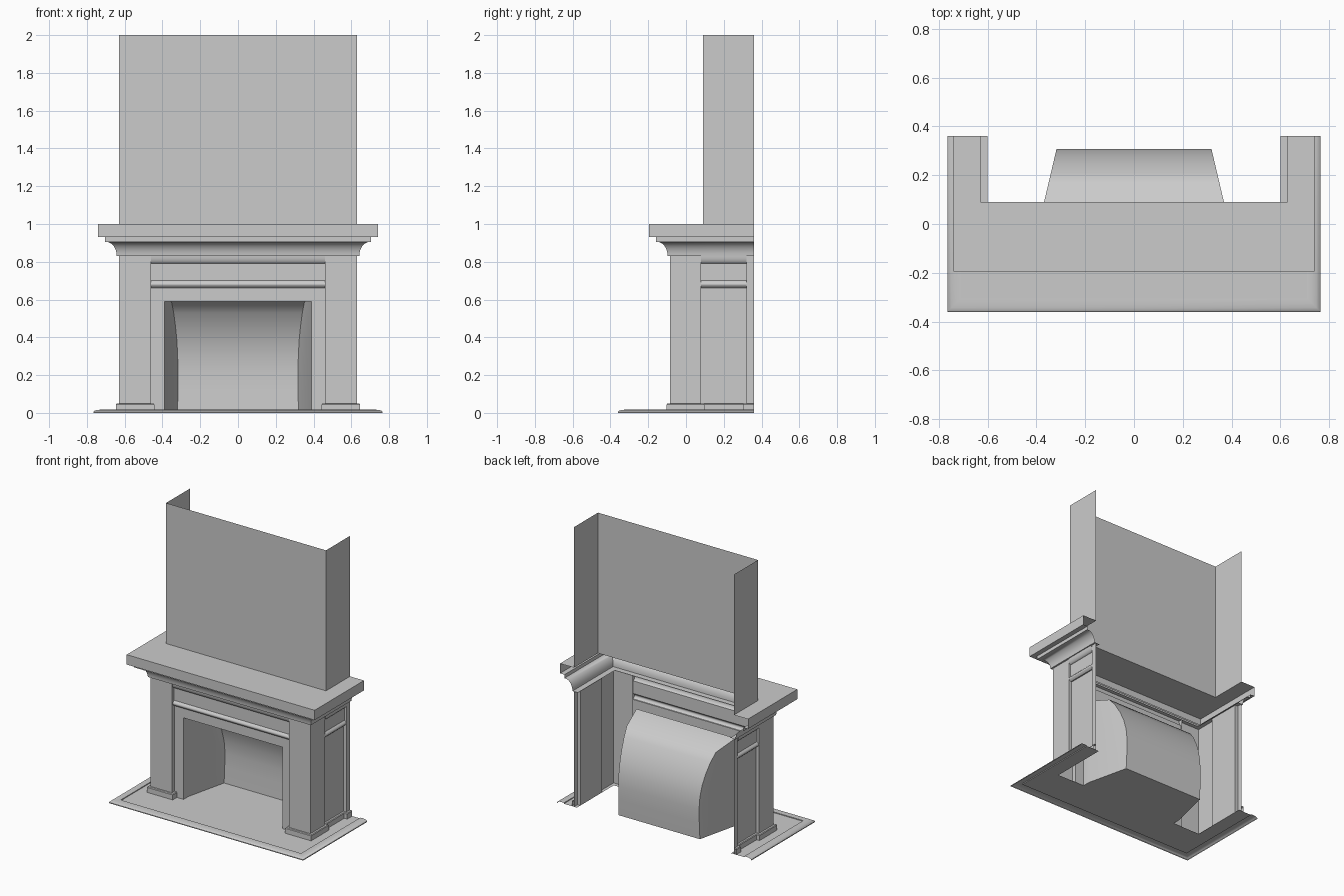
import bpy, bmesh
from math import sin, cos, pi, radians
from mathutils import Vector

cube = bpy.data.objects.get("Cube")
if cube:
    bpy.data.objects.remove(cube)

# One plain grey stone colour
stone = bpy.data.materials.new("grey_stone")
stone.use_nodes = True
stone.diffuse_color = (0.6, 0.6, 0.6, 1)
stone.node_tree.nodes["Principled BSDF"].inputs["Base Color"].default_value = (0.6, 0.6, 0.6, 1)


def finish(name, bm, mirror=False):
    """Turn a bmesh into a shaded object, optionally mirrored across x."""
    mesh = bpy.data.meshes.new(name)
    bm.to_mesh(mesh)
    bm.free()
    mesh.materials.append(stone)
    ob = bpy.data.objects.new(name, mesh)
    bpy.context.collection.objects.link(ob)
    if mirror:
        ob.modifiers.new("Mirror", 'MIRROR').use_mirror_merge = False
    bpy.ops.object.select_all(action='DESELECT')
    ob.select_set(True)
    bpy.context.view_layer.objects.active = ob
    bpy.ops.object.shade_smooth_by_angle(angle=radians(35))
    return ob


def sweep(path, profile):
    """Sweep an (outward offset, z) profile along a mitred xy path."""
    bm = bmesh.new()
    pts = [Vector(p) for p in path]
    normals = []
    for a, b in zip(pts, pts[1:]):
        d = (b - a).normalized()
        normals.append(Vector((d.y, -d.x)))
    rings = []
    for i, p in enumerate(pts):
        n1, n2 = normals[max(i - 1, 0)], normals[min(i, len(normals) - 1)]
        mitre = (n1 + n2) / (1 + n1.dot(n2))
        rings.append([bm.verts.new((p.x + mitre.x * o, p.y + mitre.y * o, z)) for o, z in profile])
    faces = [[bm.faces.new((r[j], s[j], s[j + 1], r[j + 1])) for j in range(len(profile) - 1)]
             for r, s in zip(rings, rings[1:])]
    return bm, faces


def sheet(bm, *points):
    return bm.faces.new([bm.verts.new(p) for p in points])


def floor_quad(bm, x0, x1, y0, y1, z):
    sheet(bm, (x0, y0, z), (x1, y0, z), (x1, y1, z), (x0, y1, z))


def u_path(x, front, back=0.36):
    return [(-x, back), (-x, front), (x, front), (x, back)]


COL_IN, COL_OUT, COL_FRONT = 0.46, 0.63, -0.085
PANEL_Y, SIDE_X, FLOOR = -0.055, 0.607, 0.01
OPEN_X, OPEN_Z = 0.39, 0.59

# Chimney breast: open behind and on top
bm, _ = sweep(u_path(0.63, 0.09), [(0, 1.0), (0, 2.0)])
finish("chimney_breast", bm)

# Mantel shelf and crown moulding
cove = [(0.012 + 0.055 * (1 - cos(t * pi / 16)), 0.83 + 0.075 * sin(t * pi / 16)) for t in range(9)]
bm, _ = sweep(u_path(COL_OUT, COL_FRONT),
              [(-0.03, 0.83)] + cove + [(0.075, 0.905), (0.075, 0.93), (0.11, 0.93), (0.11, 1.0)])
finish("crown_moulding", bm)

bm = bmesh.new()
floor_quad(bm, -0.74, 0.74, -0.195, 0.09, 1.0)
for s in (-1, 1):
    x0, x1 = sorted((s * 0.63, s * 0.74))
    floor_quad(bm, x0, x1, 0.09, 0.36, 1.0)
finish("mantel_top", bm)

# Column walls, side recess and rear strip, with sunken panels
wall_path = [(COL_IN, PANEL_Y), (COL_IN, COL_FRONT), (0.5, COL_FRONT), (0.588, COL_FRONT),
             (COL_OUT, COL_FRONT), (COL_OUT, -0.045), (COL_OUT, 0.04), (COL_OUT, 0.08),
             (SIDE_X, 0.08), (SIDE_X, 0.32), (COL_OUT, 0.32), (COL_OUT, 0.36)]
bm, faces = sweep(wall_path, [(0, z) for z in (FLOOR, 0.09, 0.657, 0.7, 0.79, 0.83)])
panels = [faces[seg][band] for seg in (2, 5) for band in (1, 3)]
bmesh.ops.inset_individual(bm, faces=panels, thickness=0.001, depth=-0.014)
finish("column_walls", bm, mirror=True)

# Plinths wrap the same outline
bm, _ = sweep(wall_path, [(0.017, FLOOR), (0.017, 0.045), (0.013, 0.05), (0, 0.05)])
finish("column_plinths", bm, mirror=True)

# Frieze band: bead below, flat board, rounded moulding above
bead = [(0.008 + 0.014 * sin(t * pi / 8), 0.662 + 0.038 * t / 8) for t in range(9)]
ovolo = [(0.008 + 0.02 * sin(t * pi / 12), 0.83 - 0.04 * cos(t * pi / 12)) for t in range(7)]
frieze = [(0, 0.662)] + bead + ovolo
bm, _ = sweep([(-COL_IN, PANEL_Y), (COL_IN, PANEL_Y)], frieze)
finish("front_frieze", bm)
bm, _ = sweep([(SIDE_X, 0.08), (SIDE_X, 0.32)], frieze)
finish("side_friezes", bm, mirror=True)

# Flat surround around the opening
bm = bmesh.new()
for x0, x1, z0, z1 in ((-COL_IN, -OPEN_X, FLOOR, OPEN_Z), (OPEN_X, COL_IN, FLOOR, OPEN_Z),
                       (-COL_IN, COL_IN, OPEN_Z, 0.662)):
    sheet(bm, (x0, PANEL_Y, z0), (x1, PANEL_Y, z0), (x1, PANEL_Y, z1), (x0, PANEL_Y, z1))
finish("opening_surround", bm)

# Firebox: tapered sides with a curved back leaning forward to the throat
def half_width(y):
    return OPEN_X - 0.235 * max(y, 0)

back = [(0.3, FLOOR), (0.305, 0.12), (0.308, 0.22), (0.3, 0.31), (0.28, 0.39),
        (0.25, 0.46), (0.21, 0.53), (0.165, 0.585), (0, 0.633)]
bm = bmesh.new()
edges = []
for y, z in back + [(PANEL_Y, OPEN_Z)]:
    w = half_width(y)
    edges.append((bm.verts.new((-w, y, z)), bm.verts.new((w, y, z))))
for a, b in zip(edges, edges[1:]):
    bm.faces.new((a[0], a[1], b[1], b[0]))
for side, x in ((0, -OPEN_X), (1, OPEN_X)):
    heel = bm.verts.new((x, 0, FLOOR))
    toe = bm.verts.new((x, PANEL_Y, FLOOR))
    bm.faces.new([heel] + [e[side] for e in edges[:-1]])
    bm.faces.new([toe, heel, edges[-2][side], edges[-1][side]])
bmesh.ops.recalc_face_normals(bm, faces=bm.faces)
bmesh.ops.reverse_faces(bm, faces=bm.faces)
finish("firebox", bm)

# Hearth floor and its raised border
bm = bmesh.new()
floor_quad(bm, -0.71, 0.71, -0.305, PANEL_Y, FLOOR)
floor_quad(bm, -OPEN_X, OPEN_X, PANEL_Y, 0, FLOOR)
w = half_width(0.3)
sheet(bm, (-OPEN_X, 0, FLOOR), (OPEN_X, 0, FLOOR), (w, 0.3, FLOOR), (-w, 0.3, FLOOR))
for s in (-1, 1):
    x0, x1 = sorted((s * SIDE_X, s * 0.71))
    floor_quad(bm, x0, x1, PANEL_Y, 0.36, FLOOR)
finish("hearth_floor", bm)

bm, _ = sweep(u_path(0.71, -0.305),
              [(0.055, 0), (0.055, 0.006), (0.05, 0.011), (0.038, 0.015), (0.02, 0.017),
               (0, 0.016), (0, FLOOR)])
finish("hearth_border", bm)
